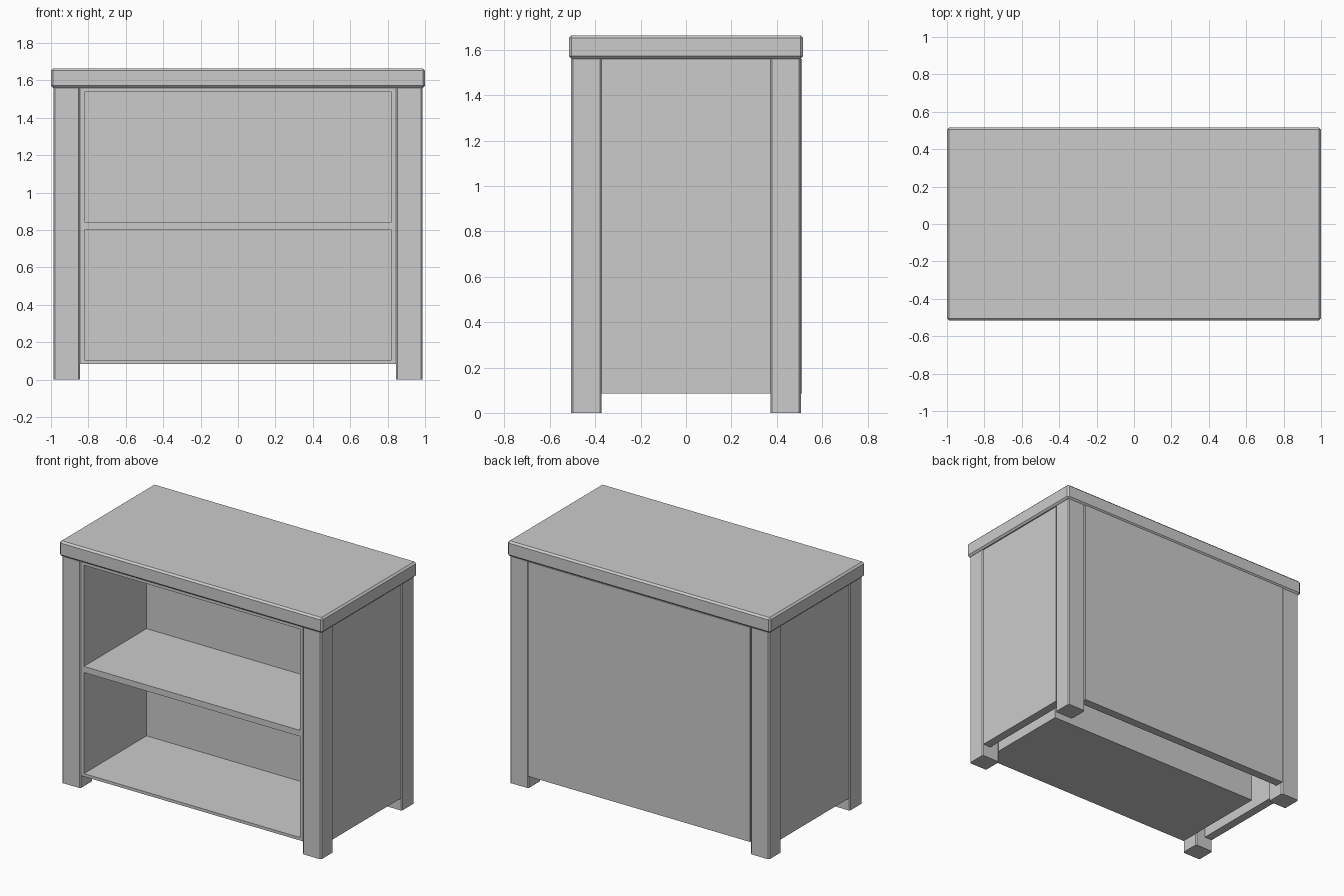
import bpy
import bmesh

cube = bpy.data.objects.get("Cube")
if cube:
    bpy.data.objects.remove(cube, do_unlink=True)

# Single painted finish
GREY = (0.6, 0.6, 0.6, 1.0)
paint = bpy.data.materials.new("plain_grey")
paint.use_nodes = True
paint.diffuse_color = GREY
paint.node_tree.nodes["Principled BSDF"].inputs["Base Color"].default_value = GREY


def box(name, x, y, z, chamfer=0, vertical_only=False):
    """Box spanning the given (min, max) ranges, with optional chamfered edges."""
    bm = bmesh.new()
    bmesh.ops.create_cube(bm, size=1)
    for v in bm.verts:
        v.co = [lo + (c + 0.5) * (hi - lo) for c, (lo, hi) in zip(v.co, (x, y, z))]
    if chamfer:
        edges = [e for e in bm.edges if not vertical_only
                 or abs(e.verts[0].co.z - e.verts[1].co.z) > chamfer]
        bmesh.ops.bevel(bm, geom=edges, offset=chamfer, segments=1,
                        profile=0.5, affect='EDGES')
    mesh = bpy.data.meshes.new(name)
    bm.to_mesh(mesh)
    bm.free()
    mesh.materials.append(paint)
    obj = bpy.data.objects.new(name, mesh)
    bpy.context.collection.objects.link(obj)
    return obj


def span(a, b, sign):
    return tuple(sorted((a * sign, b * sign)))


LEG_TOP = 1.56
BASE = 0.085
CASE_X = 0.845
LEG_Y = 0.372
BODY_Z = (BASE, LEG_TOP)
FRONT, CASE_BACK = -0.5, 0.2
INNER_X = 0.822

# Thick top slab
box("table_top", (-1, 1), (-0.516, 0.516), (LEG_TOP, 1.664), 0.012)

# Corner legs and side panels
for side, sx in (("left", 1), ("right", -1)):
    for end, sy in (("front", -1), ("back", 1)):
        box(f"{end}_{side}_leg", span(CASE_X, 0.986, sx), span(LEG_Y, 0.506, sy),
            (0, LEG_TOP), 0.008, vertical_only=True)
    box(f"{side}_side_panel", span(0.92, 0.98, sx), (-LEG_Y, LEG_Y), BODY_Z)
    # Upright of the inner shelf case
    box(f"{side}_case_wall", span(INNER_X, CASE_X, sx), (FRONT, CASE_BACK), BODY_Z)

# Outer back panel, slightly proud of the legs
box("back_panel", (-CASE_X, CASE_X), (0.45, 0.511), BODY_Z)

# Inner case: shelves and rear board
INNER = (-INNER_X, INNER_X)
for name, z in (("bottom_shelf", (BASE, 0.105)),
                ("middle_shelf", (0.8, 0.842)),
                ("case_ceiling", (1.538, LEG_TOP))):
    box(name, INNER, (FRONT, CASE_BACK), z)
for name, z in (("lower_case_back", (0.105, 0.8)), ("upper_case_back", (0.842, 1.538))):
    box(name, INNER, (0.18, CASE_BACK), z)
